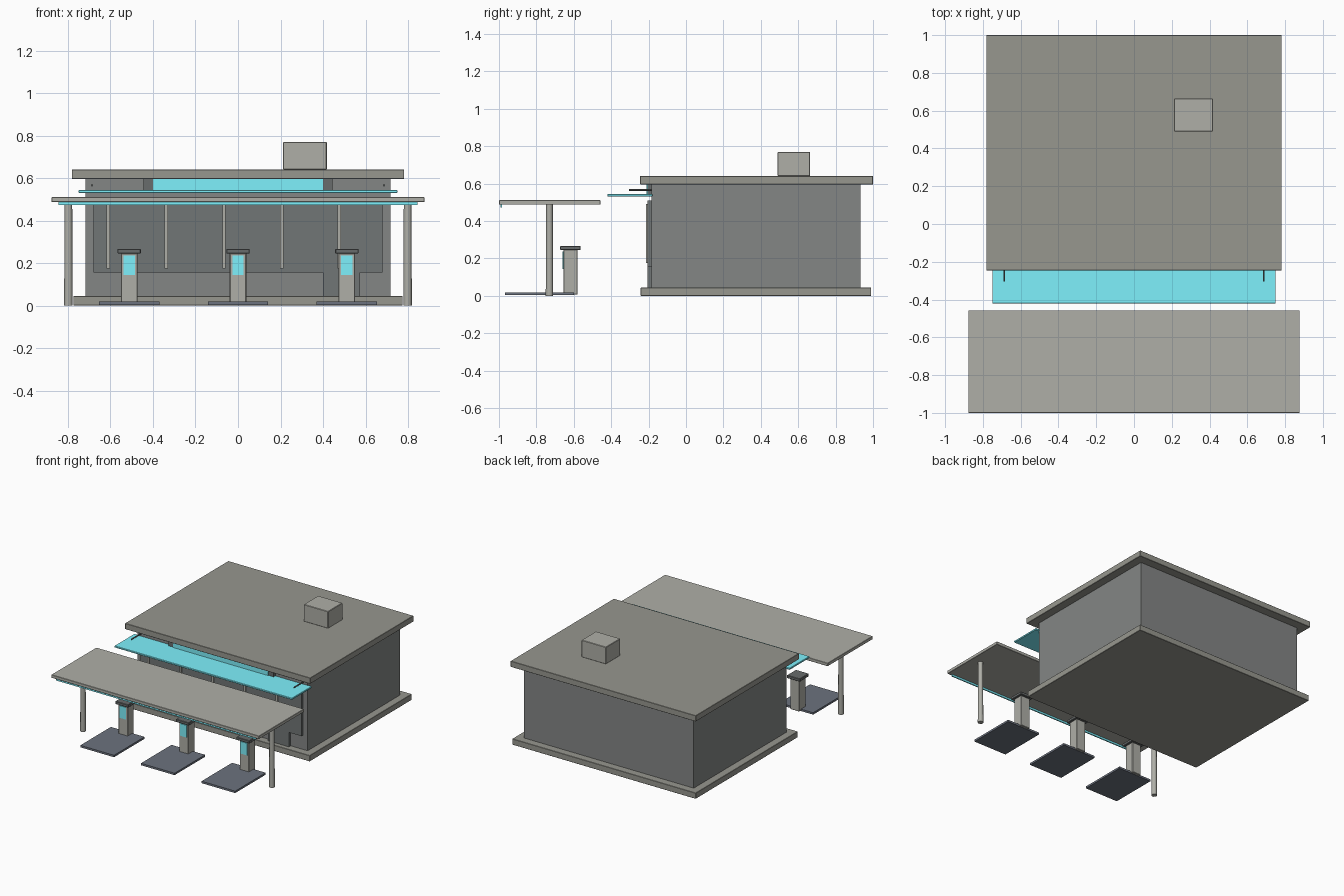
import bpy
from math import radians

if "Cube" in bpy.data.objects:
    bpy.data.objects.remove(bpy.data.objects["Cube"])


def material(name, rgb):
    m = bpy.data.materials.new(name)
    m.diffuse_color = (*rgb, 1)
    m.use_nodes = True
    m.node_tree.nodes["Principled BSDF"].inputs["Base Color"].default_value = m.diffuse_color
    return m


CYAN = material("cyan", (0.21, 0.88, 0.98))
SLATE = material("slate", (0.15, 0.17, 0.21))
ROOF = material("roof_grey", (0.31, 0.31, 0.275))
LIGHT = material("light_grey", (0.43, 0.43, 0.39))
WALL = material("wall_grey", (0.23, 0.24, 0.235))
GLASS = material("dark_glass", (0.165, 0.18, 0.18))
DARK = material("dark_trim", (0.14, 0.15, 0.15))


def box(name, x, y, z, mat, bevel=0.0):
    """Box from (min, max) ranges on each axis."""
    bpy.ops.mesh.primitive_cube_add(size=1, location=[sum(r) / 2 for r in (x, y, z)])
    o = bpy.context.object
    o.name = name
    o.scale = [r[1] - r[0] for r in (x, y, z)]
    bpy.ops.object.transform_apply(location=False, rotation=False, scale=True)
    o.data.materials.append(mat)
    if bevel:
        b = o.modifiers.new("bevel", 'BEVEL')
        b.width = bevel
        b.segments = 1
    return o


def rod(name, loc, r1, r2, length, mat, sides=12, along_y=False):
    bpy.ops.mesh.primitive_cone_add(vertices=sides, radius1=r1, radius2=r2, depth=length,
                                    location=loc,
                                    rotation=(radians(90) if along_y else 0, 0, 0))
    o = bpy.context.object
    o.name = name
    o.data.materials.append(mat)
    bpy.ops.object.shade_smooth_by_angle(angle=radians(40))
    return o


# Shop building
box("foundation", (-0.775, 0.775), (-0.242, 0.99), (0, 0.045), ROOF, 0.002)
box("walls", (-0.718, 0.718), (-0.185, 0.932), (0.04, 0.6), WALL)
box("roof_slab", (-0.782, 0.782), (-0.246, 1.0), (0.596, 0.641), ROOF, 0.002)
box("roof_vent", (0.212, 0.418), (0.49, 0.664), (0.64, 0.77), LIGHT, 0.003)

# Shop front
box("shop_window", (-0.68, 0.68), (-0.206, -0.18), (0.155, 0.51), GLASS)
for x in (-0.61, -0.337, -0.066, 0.205, 0.476):
    box("window_mullion", (x - 0.008, x + 0.008), (-0.215, -0.2), (0.175, 0.49), LIGHT)
box("door", (0.4, 0.575), (-0.207, -0.18), (0.042, 0.45), GLASS)

# Sign above the window
box("sign_back", (-0.445, 0.445), (-0.205, -0.18), (0.53, 0.598), DARK)
box("sign_panel", (-0.4, 0.4), (-0.212, -0.2), (0.545, 0.597), CYAN)

# Awning and its support arms
box("awning", (-0.75, 0.75), (-0.42, -0.18), (0.531, 0.544), CYAN, 0.002)
for side in (-1, 1):
    rod("awning_arm", (side * 0.687, -0.243, 0.566), 0.005, 0.005, 0.125, DARK, 8, True)

# Forecourt canopy
box("canopy", (-0.877, 0.877), (-1.0, -0.457), (0.487, 0.511), LIGHT, 0.002)
box("canopy_light_strip", (-0.845, 0.845), (-0.992, -0.983), (0.473, 0.488), CYAN)
for side in (-1, 1):
    rod("canopy_post", (side * 0.798, -0.73, 0.246), 0.02, 0.018, 0.492, LIGHT)

# Fuel pumps, each with a pad in front
for x in (-0.512, 0, 0.512):
    box("pump_pad", (x - 0.142, x + 0.142), (-0.968, -0.6), (0.004, 0.019), SLATE)
    box("pump_body", (x - 0.039, x + 0.039), (-0.656, -0.58), (0.006, 0.247), LIGHT, 0.003)
    box("pump_screen", (x - 0.027, x + 0.027), (-0.661, -0.65), (0.143, 0.236), CYAN)
    box("pump_cap", (x - 0.055, x + 0.055), (-0.673, -0.563), (0.245, 0.267), DARK, 0.003)
